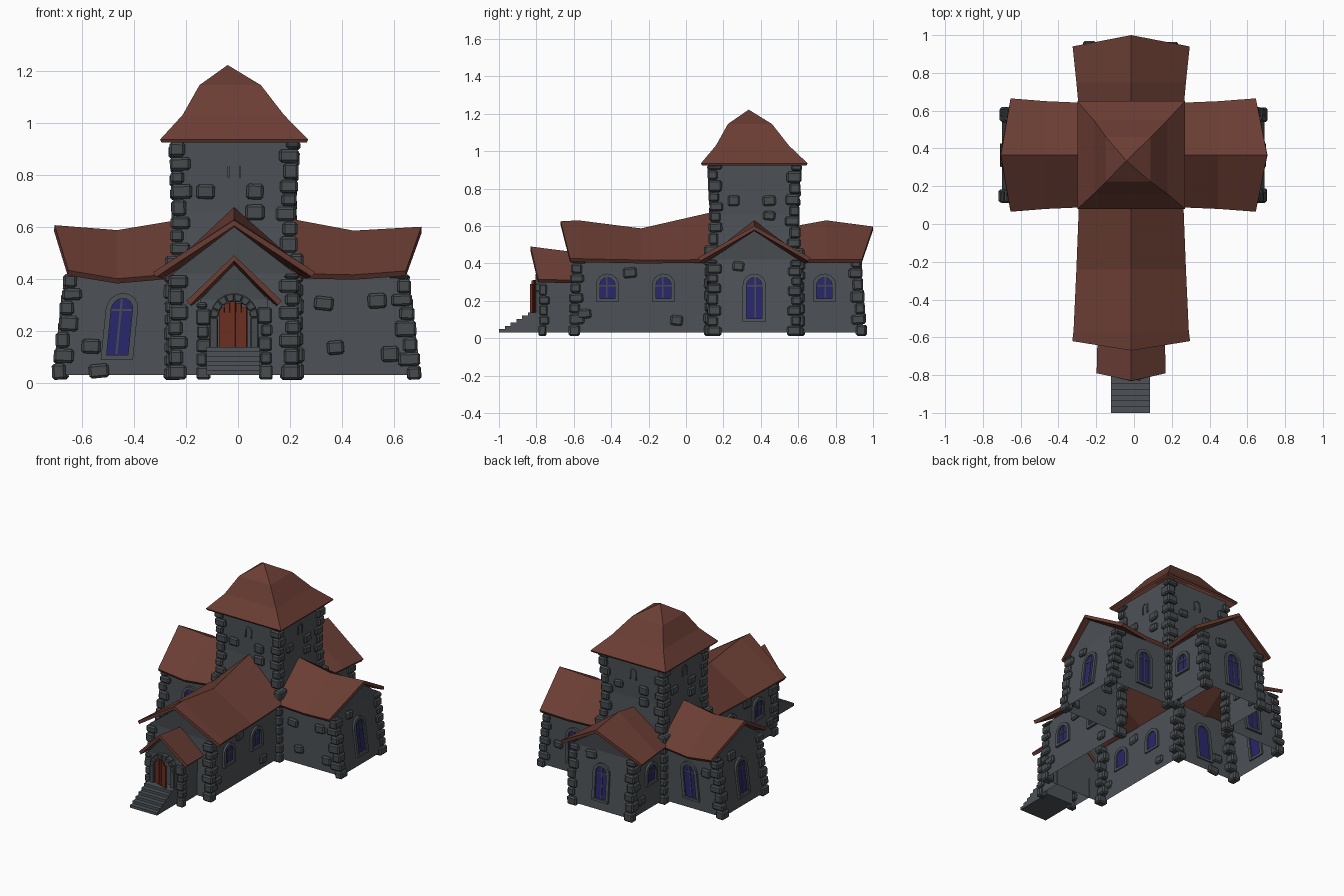
import bpy, bmesh, math, random
from mathutils import Matrix, Vector

random.seed(4)
if "Cube" in bpy.data.objects:
    bpy.data.objects.remove(bpy.data.objects["Cube"])


def material(name, rgb):
    m = bpy.data.materials.new(name)
    m.use_nodes = True
    m.diffuse_color = (*rgb, 1)
    m.node_tree.nodes["Principled BSDF"].inputs["Base Color"].default_value = (*rgb, 1)
    return m


WALL = material("wall grey", (0.075, 0.085, 0.095))
STONE = material("stone grey", (0.062, 0.071, 0.076))
ROOF = material("roof brown", (0.145, 0.047, 0.034))
GLASS = material("window blue", (0.022, 0.02, 0.15))
WOOD = material("door wood", (0.15, 0.028, 0.014))


def finish(name, bm, mat, bevel=0, thick=0):
    if not thick:
        bmesh.ops.recalc_face_normals(bm, faces=bm.faces)
    me = bpy.data.meshes.new(name)
    bm.to_mesh(me)
    bm.free()
    me.materials.append(mat)
    ob = bpy.data.objects.new(name, me)
    bpy.context.collection.objects.link(ob)
    if bevel:
        mod = ob.modifiers.new("Bevel", "BEVEL")
        mod.width, mod.segments = bevel, 1
    if thick:
        mod = ob.modifiers.new("Solidify", "SOLIDIFY")
        mod.thickness, mod.offset = thick, -1
    return ob


def box(bm, M, centre, size, turn=0):
    T = M @ Matrix.Translation(centre) @ Matrix.Rotation(turn, 4, "Y") @ Matrix.Diagonal((*size, 1))
    bmesh.ops.create_cube(bm, size=1, matrix=T)


def prism(bm, M, outline, d0, d1):
    # outline lies in the wall plane, d0..d1 is the depth along its normal
    a, b = ([bm.verts.new(M @ Vector((x, d, z))) for x, z in outline] for d in (d0, d1))
    bm.faces.new(a)
    bm.faces.new(b)
    for i in range(len(a)):
        j = (i + 1) % len(a)
        bm.faces.new((a[i], a[j], b[j], b[i]))


def arch(hw, z0, z1, n=8):
    arc = [(hw * math.cos(math.pi * i / n), z1 - hw + hw * math.sin(math.pi * i / n)) for i in range(n + 1)]
    return [(hw, z0)] + arc + [(-hw, z0)]


def arch_ring(bm, M, outer, inner, z0, z1, d0, d1):
    o, i = arch(outer, z0, z1), arch(inner, z0, z1 - (outer - inner))
    for k in range(len(o) - 1):
        prism(bm, M, [o[k], o[k + 1], i[k + 1], i[k]], d0, d1)


def arm_frame(turn):
    return Matrix.Translation((-0.015, 0.365, 0)) @ Matrix.Rotation(math.radians(turn), 4, "Z")


def end_face(A, u, slope=0):
    # local x runs along the wall, y points outward, z is up along the lean
    return A @ Matrix(((0, 1, slope, u), (1, 0, 0, 0), (0, 0, 1, 0), (0, 0, 0, 1)))


def side_face(A, side, lean=0):
    return A @ Matrix(((1, 0, lean, 0), (0, side, 0, side * 0.235), (0, 0, 1, 0), (0, 0, 0, 1)))


def window(name, M, x, z0, z1):
    M = M @ Matrix.Translation((x, 0, 0))
    frame, glass, bars = bmesh.new(), bmesh.new(), bmesh.new()
    arch_ring(frame, M, 0.062, 0.041, z0, z1, -0.01, 0.014)
    box(frame, M, (0, 0.004, z0 + 0.008), (0.12, 0.024, 0.016))
    prism(glass, M, arch(0.042, z0 + 0.01, z1 - 0.02), -0.001, 0.004)
    box(bars, M, (0.004, 0.005, (z0 + z1) / 2), (0.008, 0.006, z1 - z0 - 0.04))
    box(bars, M, (0, 0.005, z1 - 0.065), (0.08, 0.006, 0.008))
    finish(name + "_frame", frame, WALL)
    finish(name + "_glass", glass, GLASS)
    finish(name + "_bars", bars, STONE)


def gable_walls(name, A, hw, u0, ub, ut, zt, za):
    bm = bmesh.new()
    rows = [[bm.verts.new(A @ Vector((u, s * hw, z)))
             for u, z in ((u0, 0.03), (u0, zt), (ut, zt), (ub, 0.03))] for s in (-1, 1)]
    r, l = rows
    apex = bm.verts.new(A @ Vector((ut + 0.025, 0, za)))
    for f in (r, l, (r[3], r[2], l[2], l[3]), (r[2], apex, l[2])):
        bm.faces.new(f)
    finish(name, bm, WALL)


def gable_roof(name, A, rows, thick=0.022):
    # each row: eave distance, eave half width, eave height, ridge distance, ridge height
    bm = bmesh.new()
    grid = [[bm.verts.new(A @ Vector(p)) for p in ((u, -hw, ze), (ur, 0, zr), (u, hw, ze))]
            for u, hw, ze, ur, zr in rows]
    for a, b in zip(grid, grid[1:]):
        for k in (0, 1):
            f = bm.faces.new((a[k], b[k], b[k + 1], a[k + 1]))
            f.normal_update()
            if f.normal.z < 0:
                f.normal_flip()
    finish(name, bm, ROOF, thick=thick)


def quoins(bm, A, corner, sv, z0, z1, out=lambda z: 0.016, scale=1.0):
    # a stack of uneven blocks, alternately long on each side of the corner
    z, k = z0, 0
    while z < z1 - 0.02:
        h = min(random.uniform(0.048, 0.066), z1 - z)
        a, b = (0.078, 0.056) if k % 2 else (0.056, 0.074)
        a, b = (scale * s * random.uniform(0.92, 1.08) for s in (a, b))
        u, v = corner(z + h / 2)
        o = out(z) + random.uniform(-0.003, 0.004)
        box(bm, A, (u - a / 2 + o, sv * (v - b / 2 + o), z + h / 2), (a, b, h - 0.004), random.uniform(-0.06, 0.06))
        z, k = z + h, k + 1


def wall_stones(bm, M, spots):
    for x, z in spots:
        box(bm, M, (x, 0.002, z), (random.uniform(0.062, 0.078), 0.03, random.uniform(0.048, 0.06)),
            random.uniform(-0.12, 0.12))


# Four arms around the tower: turn, wall length at foot and top, gable height, roof rows
arms = {
    "left_transept": (0, 0.705, 0.655, 0.575, [
        (0.22, 0.275, 0.42, 0.22, 0.63), (0.46, 0.285, 0.415, 0.46, 0.585), (0.66, 0.3, 0.43, 0.72, 0.6)]),
    "choir": (90, 0.585, 0.555, 0.575, [
        (0.22, 0.275, 0.42, 0.22, 0.6), (0.385, 0.29, 0.42, 0.385, 0.63), (0.575, 0.31, 0.42, 0.635, 0.597)]),
    "right_transept": (180, 0.685, 0.635, 0.575, [
        (0.22, 0.275, 0.42, 0.22, 0.625), (0.45, 0.285, 0.4, 0.45, 0.587), (0.638, 0.3, 0.432, 0.69, 0.606)]),
    "nave": (270, 0.975, 0.965, 0.6, [
        (0.22, 0.275, 0.42, 0.22, 0.675), (0.605, 0.29, 0.418, 0.605, 0.587),
        (0.93, 0.305, 0.425, 0.94, 0.63), (0.985, 0.312, 0.425, 1.035, 0.625)]),
}
TALL, SHORT = (0.09, 0.345), (0.195, 0.345)
side_windows = {
    "left_transept": [(1, 0.44, TALL)],
    "choir": [(1, 0.375, SHORT), (-1, 0.375, SHORT)],
    "right_transept": [(1, 0.44, TALL), (-1, 0.44, TALL)],
    "nave": [(s, u, SHORT) for s in (-1, 1) for u in (0.485, 0.785)],
}
side_stones = {
    "left_transept": [(-1, [(0.345, 0.305), (0.55, 0.315), (0.39, 0.135), (0.6, 0.11)]), (1, [(0.56, 0.2)])],
    "choir": [(1, [(0.48, 0.12)])],
    "right_transept": [(1, [(0.55, 0.14), (0.52, 0.045)]), (-1, [(0.56, 0.3)])],
    "nave": [(s, [(0.91, 0.13), (0.665, 0.35), (0.415, 0.095)]) for s in (-1, 1)],
}
for name, (turn, ub, ut, za, rows) in arms.items():
    A = arm_frame(turn)
    slope = (ut - ub) / 0.39
    gable_walls(name + "_walls", A, 0.235, 0.235, ub, ut, 0.42, za)
    gable_roof(name + "_roof", A, rows)
    stones, plates = bmesh.new(), bmesh.new()
    for s in (-1, 1):
        quoins(stones, A, lambda z: (ub + slope * (z - 0.03), 0.235), s, 0.01, 0.42)
    end = end_face(A, ub - slope * 0.03, slope)
    if name != "nave":
        window(name + "_end_window", end, 0, *TALL)
        wall_stones(plates, end, [(-0.085, 0.385)])
    for i, (s, u, (z0, z1)) in enumerate(side_windows[name]):
        lean = 0.1 if name == "right_transept" else 0
        M = side_face(A, s, -lean)
        window(f"{name}_side_window_{i + 1}", M, u + lean * 0.2, z0, z1)
    for s, spots in side_stones[name]:
        wall_stones(plates, side_face(A, s), spots)
    finish(name + "_corner_stones", stones, STONE, bevel=0.009)
    finish(name + "_wall_stones", plates, STONE, bevel=0.009)

# Tower shaft with a slight waist
bm = bmesh.new()
T = arm_frame(0)
rings = []
for z, h in ((0.4, 0.235), (0.66, 0.222), (0.94, 0.232)):
    rings.append([bm.verts.new(T @ Vector((sx * h, sy * h, z))) for sx, sy in ((-1, -1), (1, -1), (1, 1), (-1, 1))])
for a, b in zip(rings, rings[1:]):
    for k in range(4):
        bm.faces.new((a[k], a[k - 1], b[k - 1], b[k]))
finish("tower_walls", bm, WALL)

# Tower corner stones, scattered stones and blind arches
stones, plates, niches = bmesh.new(), bmesh.new(), bmesh.new()
for turn in range(0, 360, 90):
    A = arm_frame(turn)
    quoins(stones, A, lambda z: (0.235 - 0.013 * max(0, 1 - abs(z - 0.66) / 0.26),) * 2, 1,
           0.01, 0.93, lambda z: 0.032 if z < 0.45 else 0.017)
    M = end_face(A, 0.224)
    wall_stones(plates, M, [(-0.11, 0.735), (0.08, 0.735), (0.08, 0.655)])
    for x in (-0.09, 0.14):
        arch_ring(niches, M, 0.026, 0.018, 0.79, 0.865, -0.005, 0.01)
finish("tower_corner_stones", stones, STONE, bevel=0.009)
finish("tower_wall_stones", plates, STONE, bevel=0.009)
finish("tower_blind_arches", niches, WALL)

# Bell-shaped tower roof with a leaning tip
bm = bmesh.new()
rings = []
for cx, cy, h, z in ((-0.015, 0.365, 0.285, 0.935), (-0.018, 0.355, 0.195, 1.03), (-0.03, 0.342, 0.118, 1.145)):
    rings.append([bm.verts.new((cx + sx * h, cy + sy * h, z)) for sx, sy in ((-1, -1), (1, -1), (1, 1), (-1, 1))])
tip = bm.verts.new((-0.04, 0.335, 1.222))
for a, b in zip(rings, rings[1:]):
    for k in range(4):
        bm.faces.new((a[k - 1], a[k], b[k], b[k - 1]))
for k in range(4):
    bm.faces.new((rings[-1][k - 1], rings[-1][k], tip))
finish("tower_roof", bm, ROOF, thick=0.014)

# Porch
N = arm_frame(270)
gable_walls("porch_walls", N, 0.13, 0.97, 1.135, 1.135, 0.32, 0.455)
gable_roof("porch_roof", N, [(0.96, 0.178, 0.31, 0.96, 0.46), (1.155, 0.183, 0.315, 1.195, 0.49)])
bm = bmesh.new()
for s in (-1, 1):
    quoins(bm, N, lambda z: (1.135, 0.13), s, 0.01, 0.31, scale=0.75)
finish("porch_corner_stones", bm, STONE, bevel=0.007)

# Door frame and plank door standing ajar
front = end_face(N, 1.135)
bm = bmesh.new()
arch_ring(bm, front, 0.094, 0.062, 0.13, 0.345, -0.01, 0.035)
finish("door_frame", bm, STONE, bevel=0.004)
bm = bmesh.new()
hinge = front @ Matrix.Translation((-0.058, 0.018, 0)) @ Matrix.Rotation(math.radians(20), 4, "Z")
for i in range(5):
    x = 0.0116 + i * 0.0232
    top = 0.252 + math.sqrt(0.06 ** 2 - (x - 0.058) ** 2)
    box(bm, hinge, (x, 0, (0.13 + top) / 2), (0.02, 0.012, top - 0.13))
box(bm, hinge, (0.058, 0, 0.2), (0.112, 0.006, 0.14))
finish("door", bm, WOOD)

# Stairs
bm = bmesh.new()
steps = 6
for i in range(steps):
    y0 = -1 + i * 0.031
    box(bm, Matrix(), (-0.018, (y0 - 0.74) / 2, 0.03 + 0.009 * (i + 1)), (0.205, -0.74 - y0, 0.018 * (i + 1)))
finish("front_stairs", bm, WALL)
